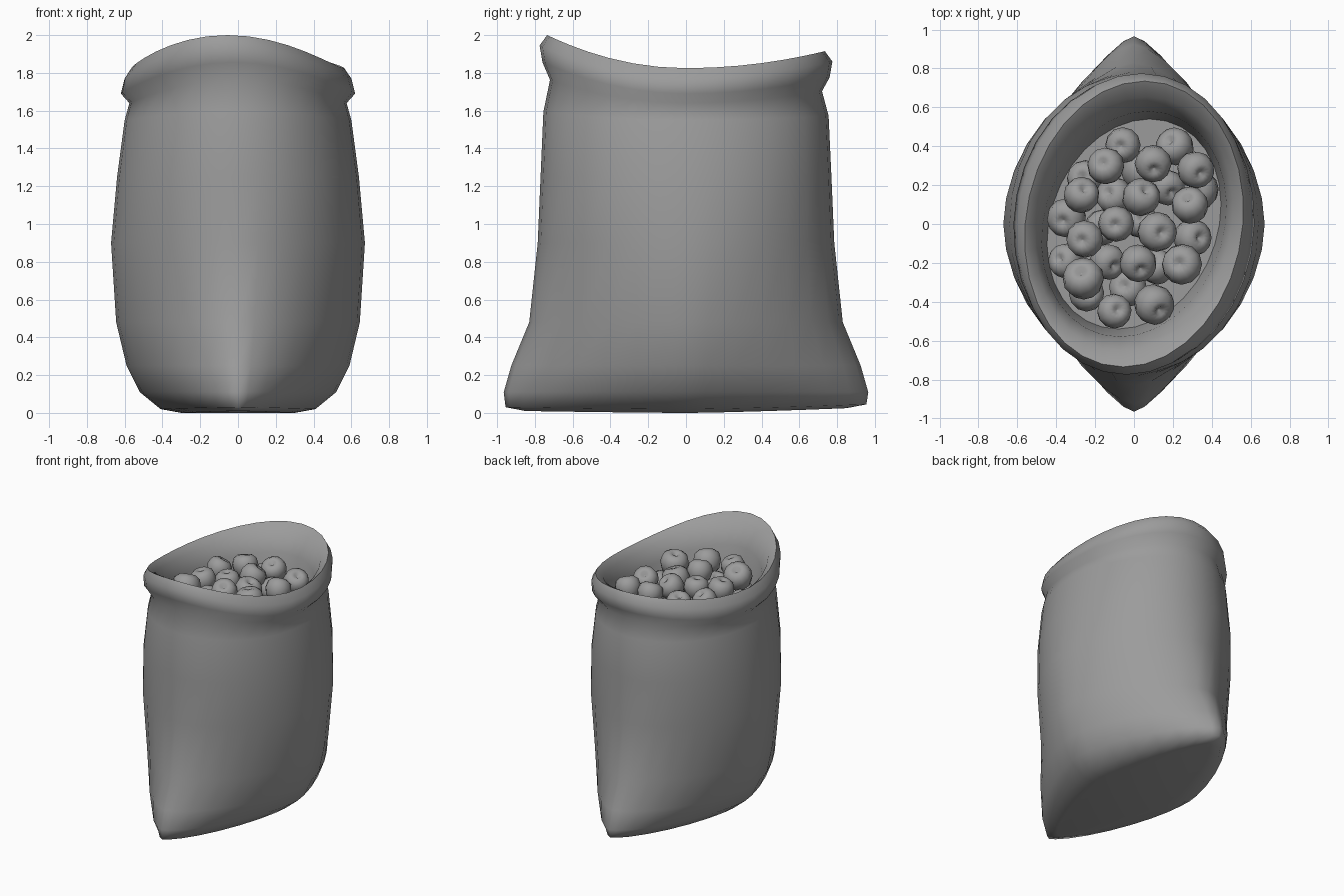
import bpy, bmesh, math, random
from mathutils import Vector, Euler

if "Cube" in bpy.data.objects:
    bpy.data.objects.remove(bpy.data.objects["Cube"])

random.seed(4)
TAU = 2 * math.pi
grey = bpy.data.materials.new("plain grey")
grey.diffuse_color = (0.33, 0.33, 0.33, 1)
grey.use_nodes = True
grey.node_tree.nodes["Principled BSDF"].inputs["Base Color"].default_value = grey.diffuse_color


def finish(name, bm):
    bmesh.ops.recalc_face_normals(bm, faces=bm.faces)
    me = bpy.data.meshes.new(name)
    bm.to_mesh(me)
    bm.free()
    me.materials.append(grey)
    ob = bpy.data.objects.new(name, me)
    bpy.context.collection.objects.link(ob)
    bpy.ops.object.select_all(action='DESELECT')
    ob.select_set(True)
    bpy.context.view_layer.objects.active = ob
    bpy.ops.object.shade_smooth_by_angle(angle=math.radians(75))


def loft(bm, rings):
    for a, b in zip(rings, rings[1:]):
        for i in range(len(a)):
            bm.faces.new((a[i - 1], a[i], b[i], b[i - 1]))
    bm.faces.new(rings[0][::-1])
    bm.faces.new(rings[-1])


def section(bm, rx, ry, z, skew=0, sides=32):
    """Pointed at the seams near the ground, oval and lifted at the mouth."""
    power = 2 / (1.4 + 0.6 * min(1, z / 1.25))
    lift = max(0, min(1, (z - 1.5) / 0.2))
    ring = []
    for i in range(sides):
        c, s = math.cos(TAU * i / sides), math.sin(TAU * i / sides)
        x = rx * math.copysign(abs(c) ** power, c)
        y = ry * math.copysign(abs(s) ** power, s)
        end = (z < 0.05) * (0.01 if s < 0 else 0.025)
        end += lift * (0.175 if s < 0 else 0.09)
        ring.append(bm.verts.new((x + skew * y, y, z + end * s * s)))
    return ring


# Sack: half width, half depth, height
body = [(.3, .85, 0), (.41, .955, .02), (.52, .965, .11), (.59, .925, .25),
        (.645, .83, .48), (.672, .785, .9), (.64, .77, 1.25), (.6, .755, 1.55)]
# Neck, rolled cuff, rim and inside wall
mouth = [(.575, .72, 1.64), (.62, .76, 1.69), (.6, .775, 1.77),
         (.56, .735, 1.825), (.505, .655, 1.78), (.47, .58, 1.66), (.44, .54, 1.46)]
bm = bmesh.new()
loft(bm, [section(bm, *r) for r in body] +
     [section(bm, *r, skew=.025 * i) for i, r in enumerate(mouth)])
finish("sack", bm)

# Apples: lathed outline with a dimple at the top
outline = [(.15, -.8), (.5, -.82), (.85, -.45), (1, .08), (.88, .58),
           (.55, .84), (.25, .82), (.05, .6)]


def apple(bm, centre, r):
    turn = Euler((random.uniform(-.6, .6), random.uniform(-.6, .6), 0)).to_matrix()
    loft(bm, [[bm.verts.new(centre + turn @ Vector(
        (w * r * math.cos(a), w * r * math.sin(a), h * r)))
        for a in (TAU * k / 12 for k in range(12))] for w, h in outline])


# Heap filled from the top down, keeping the apples apart
heap = []
for step in range(9):
    for _ in range(700 if step else 14):
        a, d = random.uniform(0, TAU), math.sqrt(random.random())
        y = .45 * d * math.sin(a)
        p = Vector((.36 * d * math.cos(a) + .16 * y, y - .01, 1.72 - .024 * step))
        r = random.uniform(.09, .11)
        if all((p - q).length > .9 * (r + s) for q, s in heap):
            heap.append((p, r))
bm = bmesh.new()
for p, r in heap:
    apple(bm, p, r)
finish("apples", bm)
